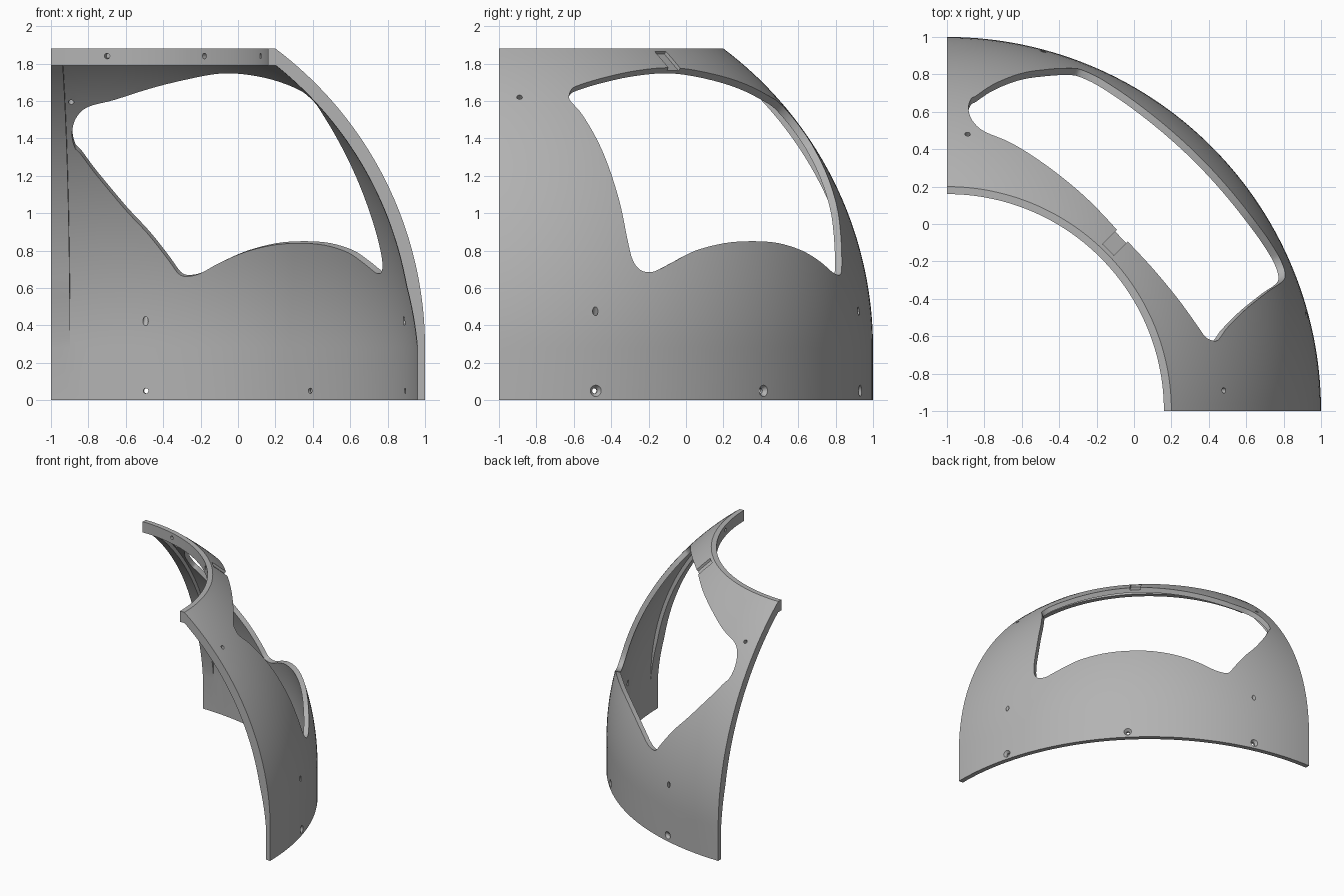
import bpy, bmesh
from math import sin, cos, asin, acos, sqrt, radians, degrees
from mathutils import Vector, Matrix

if "Cube" in bpy.data.objects:
    bpy.data.objects.remove(bpy.data.objects["Cube"])

AXIS = Vector((-1, -1, 0))        # vertical axis of the dome
CENTRE = Vector((-1, -1, 0.28))   # sphere centre
R_OUT, R_IN, R_RIB = 2.0, 1.96, 1.93
N = 32

grey = bpy.data.materials.new("plain_grey")
grey.diffuse_color = (0.45, 0.45, 0.45, 1)
grey.use_nodes = True
grey.node_tree.nodes["Principled BSDF"].inputs["Base Color"].default_value = grey.diffuse_color


def at(theta, r, z):
    t = radians(theta)
    return AXIS + Vector((r * sin(t), r * cos(t), z))


def finish(bm, name, cutter=False):
    bmesh.ops.recalc_face_normals(bm, faces=bm.faces)
    me = bpy.data.meshes.new(name)
    bm.to_mesh(me)
    bm.free()
    ob = bpy.data.objects.new(name, me)
    bpy.context.collection.objects.link(ob)
    me.materials.append(grey)
    ob.hide_render = cutter
    return ob


# Shell cross-section (radius, height); the rib version is thicker inside
def profile(rib):
    top = asin((1.88 - 0.28) / R_OUT)
    pts = [(2, 0)]
    pts += [(R_OUT * cos(top * i / N), 0.28 + R_OUT * sin(top * i / N)) for i in range(N + 1)]
    pts += [(1.16, 1.88), (1.16, 1.79), (1.2, 1.79)]
    top = asin((1.79 - 0.28) / R_RIB) if rib else acos(1.2 / R_IN)
    for i in range(N, -1, -1):
        a = top * i / N
        r = R_IN - (R_IN - R_RIB) * min(1, degrees(a) / 10) if rib else R_IN
        pts.append((r * cos(a), 0.28 + r * sin(a)))
    return pts + [(1.96, 0)]


# Quarter dome shell, with a thicker rib along both straight ends
rings = [(0, True), (1.5, True), (3, True)]
rings += [(3 + 1.5 * i, False) for i in range(57)]
rings += [(87, True), (88.5, True), (90, True)]
bm = bmesh.new()
loops = [[bm.verts.new(at(t, r, z)) for r, z in profile(rib)] for t, rib in rings]
for a, b in zip(loops, loops[1:]):
    for i in range(len(a)):
        j = (i + 1) % len(a)
        bm.faces.new((a[i], a[j], b[j], b[i]))
bm.faces.new(loops[0])
bm.faces.new(loops[-1])
bmesh.ops.remove_doubles(bm, verts=bm.verts, dist=1e-4)
shell = finish(bm, "dome_shell")


# Points on the sphere read from the top, front, side or by angle
def from_top(x, y):
    return Vector((x, y, 0.28 + sqrt(4 - (x + 1) ** 2 - (y + 1) ** 2)))


def from_front(x, z):
    return Vector((x, -1 + sqrt(4 - (x + 1) ** 2 - (z - 0.28) ** 2), z))


def from_side(y, z):
    return Vector((-1 + sqrt(4 - (y + 1) ** 2 - (z - 0.28) ** 2), y, z))


def from_angle(t, z):
    return at(t, sqrt(4 - (z - 0.28) ** 2), z)


# Window outline
upper = [(-.87, .67), (-.885, .62), (-.865, .555), (-.8, .495), (-.65, .43), (-.45, .30),
         (-.25, .135), (-.06, -.065), (.12, -.26), (.25, -.42), (.35, -.56), (.39, -.61), (.44, -.625)]
right = [(-.60, 1.58), (-.55, 1.52), (-.45, 1.34), (-.36, 1.08), (-.315, .87), (-.285, .75)]
lower = [(67.2, .695), (65.5, .685), (64, .70), (61, .745), (57, .80), (51, .84), (45, .85),
         (39, .84), (33, .80), (28, .74), (24.5, .685), (22.2, .67), (20.8, .685)]
left = [(-.36, .76), (-.47, .9), (-.6, 1.04), (-.75, 1.22), (-.84, 1.34)]
ctrl = ([from_top(*p) for p in upper] + [from_side(*p) for p in right]
        + [from_angle(*p) for p in lower] + [from_front(*p) for p in left])
dirs = []
for i in range(len(ctrl)):
    p0, p1, p2, p3 = (ctrl[(i + k) % len(ctrl)] for k in (-1, 0, 1, 2))
    for s in range(4):
        t = s / 4
        p = 0.5 * (2 * p1 + (p2 - p0) * t + (2 * p0 - 5 * p1 + 4 * p2 - p3) * t * t
                   + (3 * p1 - p0 - 3 * p2 + p3) * t ** 3)
        dirs.append((p - CENTRE).normalized())
mid = sum(dirs, Vector()).normalized()

# Window cutter
bm = bmesh.new()
inner = [bm.verts.new(CENTRE + d * 1.7) for d in dirs]
outer = [bm.verts.new(CENTRE + d * 2.3) for d in dirs]
ci, co = bm.verts.new(CENTRE + mid * 1.7), bm.verts.new(CENTRE + mid * 2.3)
for i in range(len(dirs)):
    j = (i + 1) % len(dirs)
    bm.faces.new((inner[i], inner[j], outer[j], outer[i]))
    bm.faces.new((ci, inner[j], inner[i]))
    bm.faces.new((co, outer[i], outer[j]))
window = finish(bm, "window_cutter", True)


# Round hole cutters
def drill(bm, pos, direction, r1, length, r2=None):
    m = Matrix.Translation(pos) @ direction.to_track_quat('Z', 'Y').to_matrix().to_4x4()
    bmesh.ops.create_cone(bm, cap_ends=True, segments=20, radius1=r1,
                          radius2=r2 or r1, depth=length, matrix=m)


def outward(t, slope=0.0):
    return Vector((sin(radians(t)), cos(radians(t)), slope)).normalized()


bm = bmesh.new()
sinks = bmesh.new()
for t in (15, 45, 75):
    drill(bm, at(t, 1.98, 0.05), outward(t), 0.014, 0.2)                  # base holes
    drill(sinks, at(t, 1.995, 0.05), outward(t), 0.012, 0.04, 0.042)      # countersinks
    drill(bm, at(t, 1.17, 1.84), outward(t), 0.015, 0.06)                 # top ring holes
for t in (15, 75):
    drill(bm, at(t, 1.973, 0.45), outward(t, 1.5), 0.015, 0.3)            # slanted holes
for t in (4.25, 85.75):
    p = from_angle(t, 1.62)
    drill(bm, p, (p - CENTRE).normalized(), 0.015, 0.24)                  # upper holes
holes = finish(bm, "hole_cutter", True)

# Small recess between the top ring and the window
p = from_angle(45, 1.818)
n = (p - CENTRE).normalized()
side = outward(135)
m = Matrix((side, n.cross(side), n)).transposed().to_4x4()
bmesh.ops.create_cube(sinks, size=1, matrix=Matrix.Translation(p) @ m @ Matrix.Diagonal((.085, .15, .04, 1)))
recesses = finish(sinks, "recess_cutter", True)

# Cut everything, then shade
bpy.context.view_layer.objects.active = shell
shell.select_set(True)
for cutter in (window, holes, recesses):
    mod = shell.modifiers.new("cut", 'BOOLEAN')
    mod.operation, mod.solver, mod.object = 'DIFFERENCE', 'EXACT', cutter
    bpy.ops.object.modifier_apply(modifier=mod.name)
    bpy.data.objects.remove(cutter)
bpy.ops.object.shade_smooth_by_angle(angle=radians(25))
